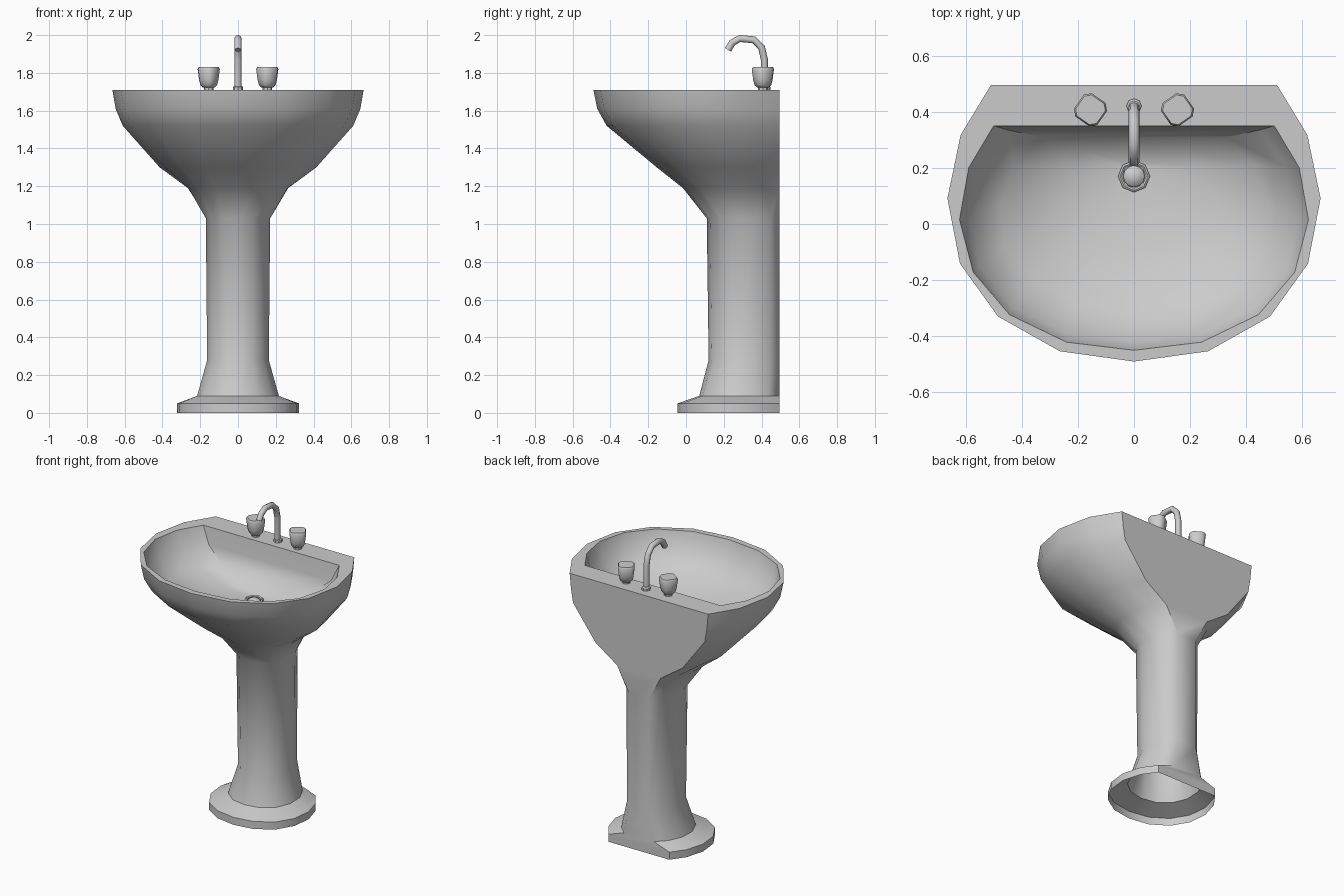
import bpy, bmesh, math
from mathutils import Vector

if "Cube" in bpy.data.objects:
    bpy.data.objects.remove(bpy.data.objects["Cube"])


def finish(name, bm, angle=40):
    bmesh.ops.recalc_face_normals(bm, faces=bm.faces)
    me = bpy.data.meshes.new(name)
    bm.to_mesh(me)
    bm.free()
    ob = bpy.data.objects.new(name, me)
    bpy.context.collection.objects.link(ob)
    bpy.ops.object.select_all(action='DESELECT')
    bpy.context.view_layer.objects.active = ob
    ob.select_set(True)
    bpy.ops.object.shade_smooth_by_angle(angle=math.radians(angle))
    return ob


def loft(name, rings, cap_start=False, cap_end=False, angle=40, closed=False):
    bm = bmesh.new()
    loops = [[bm.verts.new(p) for p in r] for r in rings]
    n = len(loops[0])
    pairs = list(zip(loops, loops[1:]))
    if closed:
        pairs.append((loops[-1], loops[0]))
    for a, b in pairs:
        for i in range(n):
            j = (i + 1) % n
            bm.faces.new((a[i], a[j], b[j], b[i]))
    if cap_start:
        bm.faces.new(loops[0][::-1])
    if cap_end:
        bm.faces.new(loops[-1])
    return finish(name, bm, angle)


STEPS = (0, .18, .36, .53, .70, .86, 1)


def d_ring(z, w, b, front, back):
    """13-point oval cut off flat at the back: w = half width, b = half width of flat."""
    end = math.pi - math.asin(b / w)
    half = []
    for t in STEPS:
        a = end * t
        v = ((1 - math.cos(a)) / (1 - math.cos(end))) ** 1.1
        half.append((w * math.sin(a), front + (back - front) * v, z))
    return [(-x, y, z) for x, y, z in half[:0:-1]] + half


def circle(cx, cy, z, r, n):
    return [(cx + r * math.cos(2 * math.pi * i / n),
             cy + r * math.sin(2 * math.pi * i / n), z) for i in range(n)]


# pedestal, outer bowl, rim and inner basin as one surface, open underneath
B = .495
body = [
    (0, .325, .224, -.045, B),
    (.05, .325, .224, -.045, B),
    (.09, .22, .11, .07, B),
    (.28, .165, .073, .12, B),
    (1.03, .172, .073, .11, B),
    (1.19, .27, .16, -.016, B),
    (1.30, .415, .32, -.155, B),
    (1.52, .61, .485, -.42, B),
    (1.61, .648, .50, -.47, B),
    (1.71, .665, .51, -.49, B),
    (1.71, .622, .50, -.45, .35),
    (1.60, .59, .45, -.42, .335),
    (1.50, .48, .33, -.31, .31),
    (1.43, .25, .18, -.08, .26),
    (1.405, .05, .03, .12, .22),
]
loft("basin_and_pedestal", [d_ring(*r) for r in body], cap_end=True, angle=45)

# drain ring and domed plug
DY = .17
loft("drain_ring", [circle(0, DY, z, r, 8) for z, r in
                    ((1.40, .057), (1.42, .057), (1.425, .05), (1.42, .043), (1.40, .043))])
loft("drain_plug", [circle(0, DY, z, r, 12) for z, r in
                    ((1.40, .04), (1.412, .038), (1.422, .026), (1.427, .01))], cap_end=True)

# curved spout: 8-sided tube swept in the x = 0 plane
path = [Vector((0, y, z)) for y, z in
        ((.415, 1.71), (.415, 1.87), (.40, 1.935), (.36, 1.975),
         (.285, 1.982), (.245, 1.96), (.222, 1.922))]
rings = []
for i, p in enumerate(path):
    t = (path[min(i + 1, len(path) - 1)] - path[max(i - 1, 0)]).normalized()
    side = Vector((1, 0, 0))
    up = side.cross(t)
    rings.append([p + .019 * (math.cos(k * math.pi / 4) * side + math.sin(k * math.pi / 4) * up)
                  for k in range(8)])
loft("spout", rings, True, True, angle=50)
loft("spout_collar", [circle(0, .42, z, r, 8) for z, r in
                      ((1.70, .027), (1.725, .027), (1.732, .019))], cap_end=True)


# rounded-square tap handles, mirrored left and right
def handle_ring(s, z, r):
    angs = [math.radians(q + d) for q in (10, 100, 190, 280) for d in (-14, 14)]
    return [(s * (-.155 + r * math.cos(a)), .407 + r * math.sin(a), z) for a in angs]


for s, side in ((1, "left"), (-1, "right")):
    loft(side + "_tap_handle", [handle_ring(s, z, r) for z, r in
                                ((1.722, .03), (1.735, .044), (1.76, .051),
                                 (1.82, .059), (1.831, .053))], True, True, angle=50)
    loft(side + "_tap_stem", [circle(-s * .155, .407, z, .026, 8) for z in (1.70, 1.73)])
